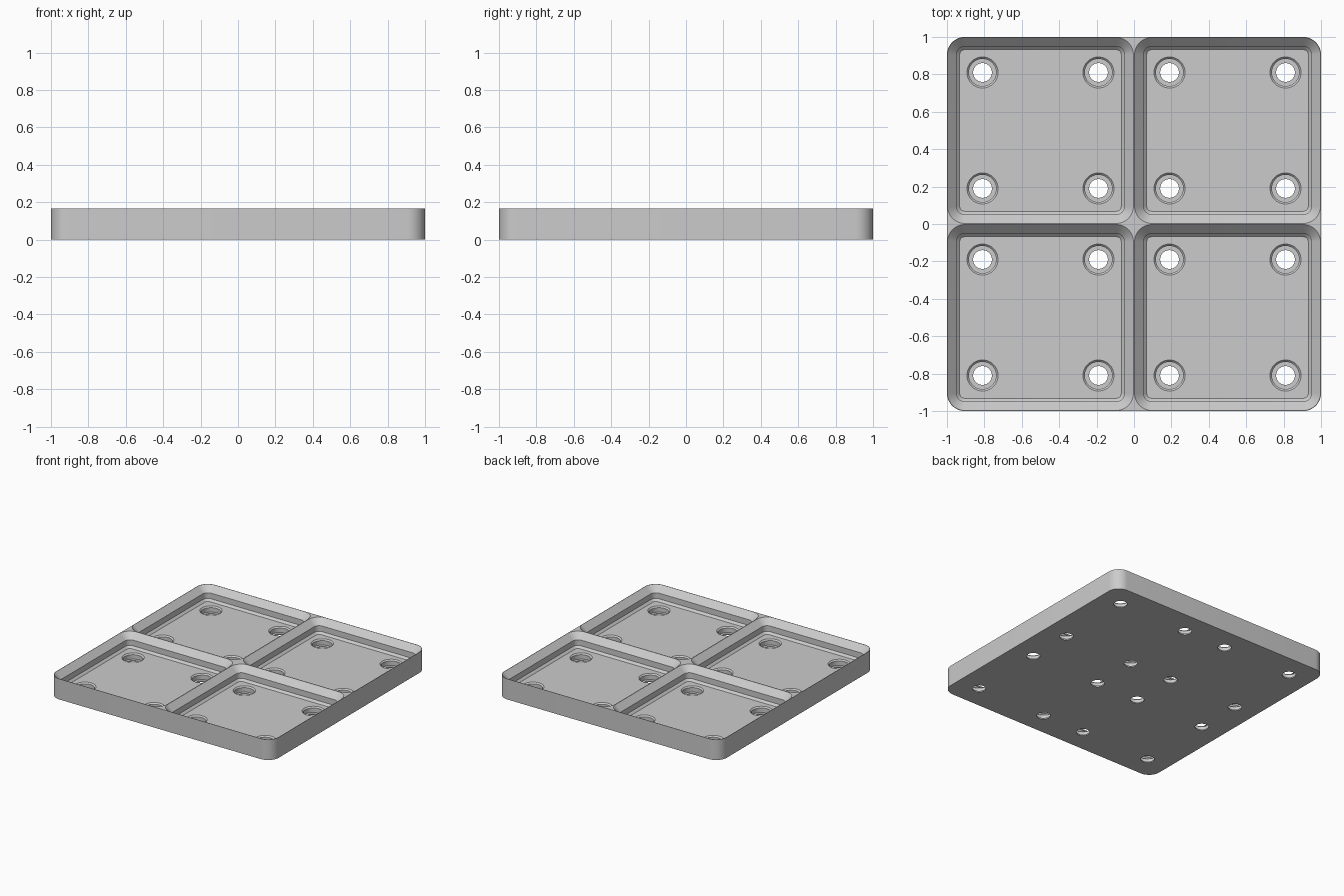
import bpy, bmesh, math

if "Cube" in bpy.data.objects:
    bpy.data.objects.remove(bpy.data.objects["Cube"])

HEIGHT = 0.167      # overall height
FLOOR = 0.056       # tray floor level
CORNER = 0.095      # outer corner radius
LIP = 0.003         # flat rim around each tray

grey = bpy.data.materials.new("light_grey")
grey.use_nodes = True
grey.diffuse_color = (0.6, 0.6, 0.6, 1)
grey.node_tree.nodes["Principled BSDF"].inputs["Base Color"].default_value = grey.diffuse_color


def rounded_square(cx, cy, half, radius, z, steps=10):
    """Outline of a square with rounded corners, counter-clockwise."""
    points = []
    for quarter in range(4):
        middle = math.radians(45 + 90 * quarter)
        sx, sy = math.copysign(1, math.cos(middle)), math.copysign(1, math.sin(middle))
        for i in range(steps + 1):
            a = math.pi / 2 * (quarter + i / steps)
            points.append((cx + sx * (half - radius) + radius * math.cos(a),
                           cy + sy * (half - radius) + radius * math.sin(a), z))
    return points


def circle(cx, cy, radius, z, sides=40):
    angles = [2 * math.pi * i / sides for i in range(sides)]
    return [(cx + radius * math.cos(a), cy + radius * math.sin(a), z) for a in angles]


def loft(bm, outlines):
    """Closed solid through outlines ordered from bottom to top."""
    rings = [[bm.verts.new(p) for p in outline] for outline in outlines]
    bm.faces.new(rings[0][::-1])
    bm.faces.new(rings[-1])
    for low, high in zip(rings, rings[1:]):
        for i in range(len(low)):
            j = (i + 1) % len(low)
            bm.faces.new((low[i], low[j], high[j], high[i]))


def make_object(name, solids):
    bm = bmesh.new()
    for outlines in solids:
        loft(bm, outlines)
    mesh = bpy.data.meshes.new(name)
    bm.to_mesh(mesh)
    bm.free()
    mesh.materials.append(grey)
    obj = bpy.data.objects.new(name, mesh)
    bpy.context.collection.objects.link(obj)
    return obj


# Solid block with rounded corners
plate = make_object("base_plate", [[rounded_square(0, 0, 1, CORNER, z) for z in (0, HEIGHT)]])

# Tray pockets: lower chamfer, straight wall, wide upper chamfer (inset, height)
pocket_profile = [(0.068, FLOOR), (0.051, FLOOR + 0.017), (0.051, HEIGHT - 0.048),
                  (LIP, HEIGHT), (LIP, HEIGHT + 0.1)]
cells = [(x, y) for x in (-0.5, 0.5) for y in (-0.5, 0.5)]
pockets = make_object("pocket_cutter", [
    [rounded_square(x, y, 0.5 - inset, CORNER - inset, z) for inset, z in pocket_profile]
    for x, y in cells])

# Stepped holes: through hole, wider recess, chamfered mouth (radius, height)
hole_profile = [(0.05, -0.05), (0.05, 0.01), (0.073, 0.01), (0.073, FLOOR - 0.01),
                (0.083, FLOOR), (0.088, FLOOR + 0.005)]
holes = make_object("hole_cutter", [
    [circle(x + dx, y + dy, radius, z) for radius, z in hole_profile]
    for x, y in cells for dx in (-0.31, 0.31) for dy in (-0.31, 0.31)])

# Cut the block and keep the finished mesh
for cutter in (pockets, holes):
    cutter.hide_render = True
    cut = plate.modifiers.new(cutter.name, "BOOLEAN")
    cut.operation = "DIFFERENCE"
    cut.solver = "EXACT"
    cut.object = cutter
bpy.context.view_layer.update()
finished = bpy.data.meshes.new_from_object(plate.evaluated_get(bpy.context.evaluated_depsgraph_get()))
plate.modifiers.clear()
plate.data = finished
for cutter in (pockets, holes):
    bpy.data.objects.remove(cutter)

# Smooth round corners, crisp chamfer edges
for obj in bpy.context.selected_objects:
    obj.select_set(False)
plate.select_set(True)
bpy.context.view_layer.objects.active = plate
bpy.ops.object.shade_smooth_by_angle(angle=math.radians(30))
